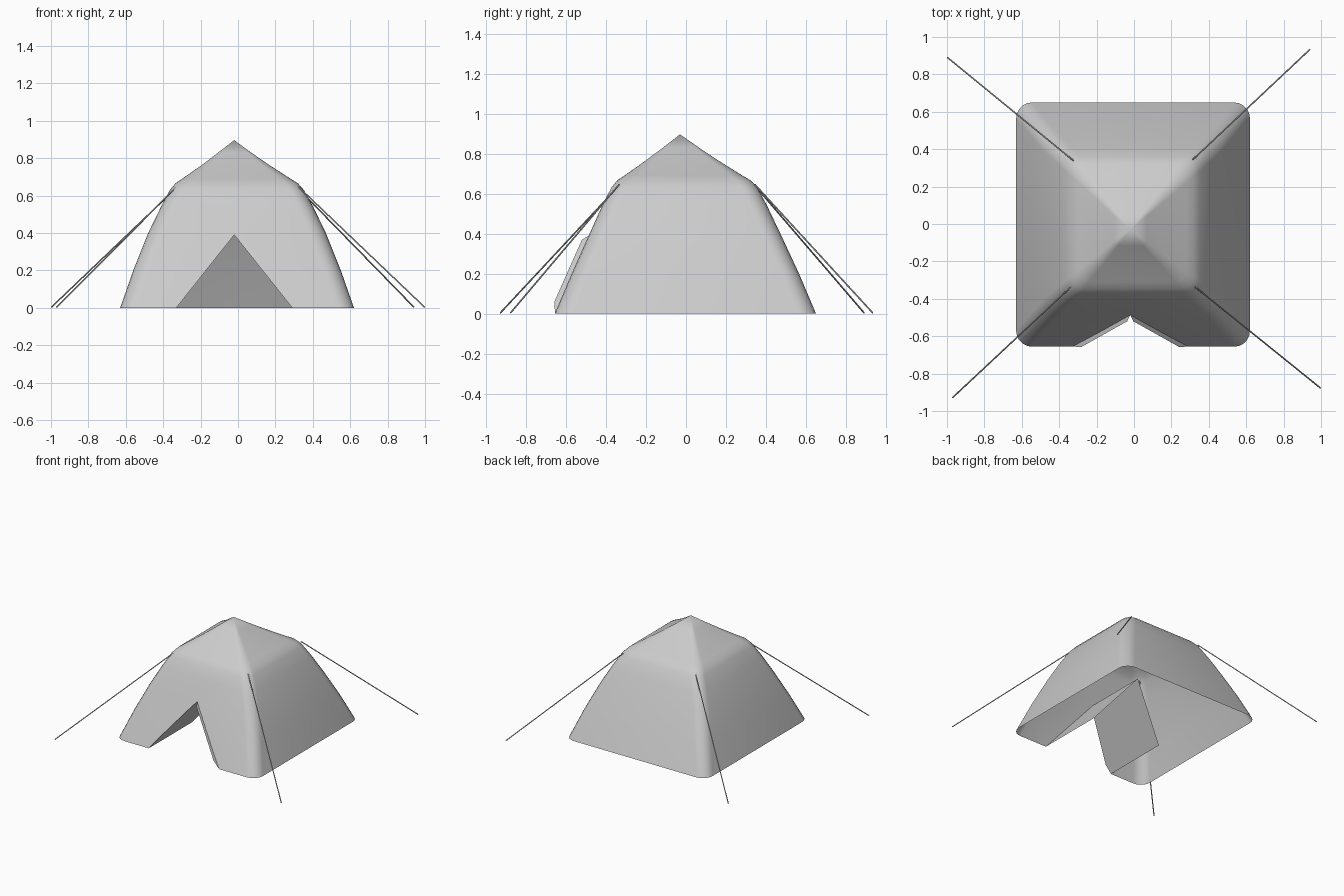
import bpy, bmesh, math
from mathutils import Vector

if "Cube" in bpy.data.objects:
    bpy.data.objects.remove(bpy.data.objects["Cube"])

DOOR_X, DOOR_W, DOOR_H = -0.02, 0.31, 0.39


def finish(bm, name, smooth=True):
    me = bpy.data.meshes.new(name)
    for f in bm.faces:
        f.smooth = smooth
    bm.to_mesh(me)
    bm.free()
    ob = bpy.data.objects.new(name, me)
    bpy.context.collection.objects.link(ob)
    return ob


def rounded_ring(bm, cx, cy, hx, hy, r, z, n=5):
    verts = []
    for k, (sx, sy) in enumerate(((1, 1), (-1, 1), (-1, -1), (1, -1))):
        for i in range(n + 1):
            a = math.pi / 2 * (k + i / n)
            verts.append(bm.verts.new((cx + sx * (hx - r) + r * math.cos(a),
                                       cy + sy * (hy - r) + r * math.sin(a), z)))
    return verts


# Canvas shell: rounded-square sections lofted up to a point, open underneath
bm = bmesh.new()
# z, half x, half y, corner radius, centre x, centre y
levels = [(0.00, 0.625, 0.653, 0.085, -0.005, -0.003),
          (0.20, 0.555, 0.568, 0.085, -0.005, -0.003),
          (0.40, 0.475, 0.477, 0.085, -0.005, -0.005),
          (0.54, 0.407, 0.412, 0.080, -0.005, -0.007),
          (0.63, 0.358, 0.365, 0.075, -0.006, -0.008),
          (0.665, 0.328, 0.335, 0.070, -0.007, -0.010),
          (0.69, 0.290, 0.295, 0.060, -0.009, -0.013),
          (0.765, 0.178, 0.182, 0.040, -0.013, -0.020),
          (0.83, 0.088, 0.090, 0.020, -0.018, -0.025)]
rings = [rounded_ring(bm, cx, cy, hx, hy, r, z) for z, hx, hy, r, cx, cy in levels]
for a, b in zip(rings, rings[1:]):
    for i in range(len(a)):
        j = (i + 1) % len(a)
        bm.faces.new((a[i], a[j], b[j], b[i]))
apex = bm.verts.new((-0.02, -0.03, 0.896))
for i, v in enumerate(rings[-1]):
    bm.faces.new((v, rings[-1][(i + 1) % len(rings[-1])], apex))

# Triangular doorway cut from the front wall
normals = [Vector((s * DOOR_H, 0, DOOR_W)).normalized() for s in (-1, 1)]
tip = Vector((DOOR_X, 0, DOOR_H))
for n in normals:
    front = [f for f in bm.faces if f.calc_center_median().y < -0.38
             and f.calc_center_median().z < 0.55]
    geom = front + list({e for f in front for e in f.edges}) + list({v for f in front for v in f.verts})
    bmesh.ops.bisect_plane(bm, geom=geom, plane_co=tip, plane_no=n, dist=1e-5)
hole = [f for f in bm.faces if f.calc_center_median().y < -0.38
        and all((f.calc_center_median() - tip).dot(n) < 0 for n in normals)]
bmesh.ops.delete(bm, geom=hole, context='FACES')
bmesh.ops.recalc_face_normals(bm, faces=bm.faces)
finish(bm, "tent_canvas")

# Door flaps folded back inside, one on each side of the doorway
for side, name in ((-1, "left_door_flap"), (1, "right_door_flap")):
    bm = bmesh.new()
    outline = [(-0.655, 0.0), (-0.658, 0.06), (-0.52, 0.37), (-0.485, DOOR_H),
               (0.02, DOOR_H), (-0.11, 0.0)]
    bm.faces.new([bm.verts.new((DOOR_X + side * DOOR_W * (1 - z / DOOR_H), y, z))
                  for y, z in outline])
    finish(bm, name, False)

# Guy ropes from the shoulders to the ground
ropes = {"back_left": ((-0.325, 0.34), (-0.997, 0.89)),
         "back_right": ((0.315, 0.345), (0.94, 0.933)),
         "front_right": ((0.325, -0.335), (0.997, -0.877)),
         "front_left": ((-0.33, -0.33), (-0.97, -0.928))}
for corner, (top, peg) in ropes.items():
    p, q = Vector((*top, 0.645)), Vector((*peg, 0.004))
    d = q - p
    bpy.ops.mesh.primitive_cylinder_add(vertices=8, radius=0.004, depth=d.length,
                                        location=(p + q) / 2,
                                        rotation=d.to_track_quat('Z', 'Y').to_euler())
    bpy.context.object.name = corner + "_guy_rope"
    bpy.ops.object.shade_smooth_by_angle()
